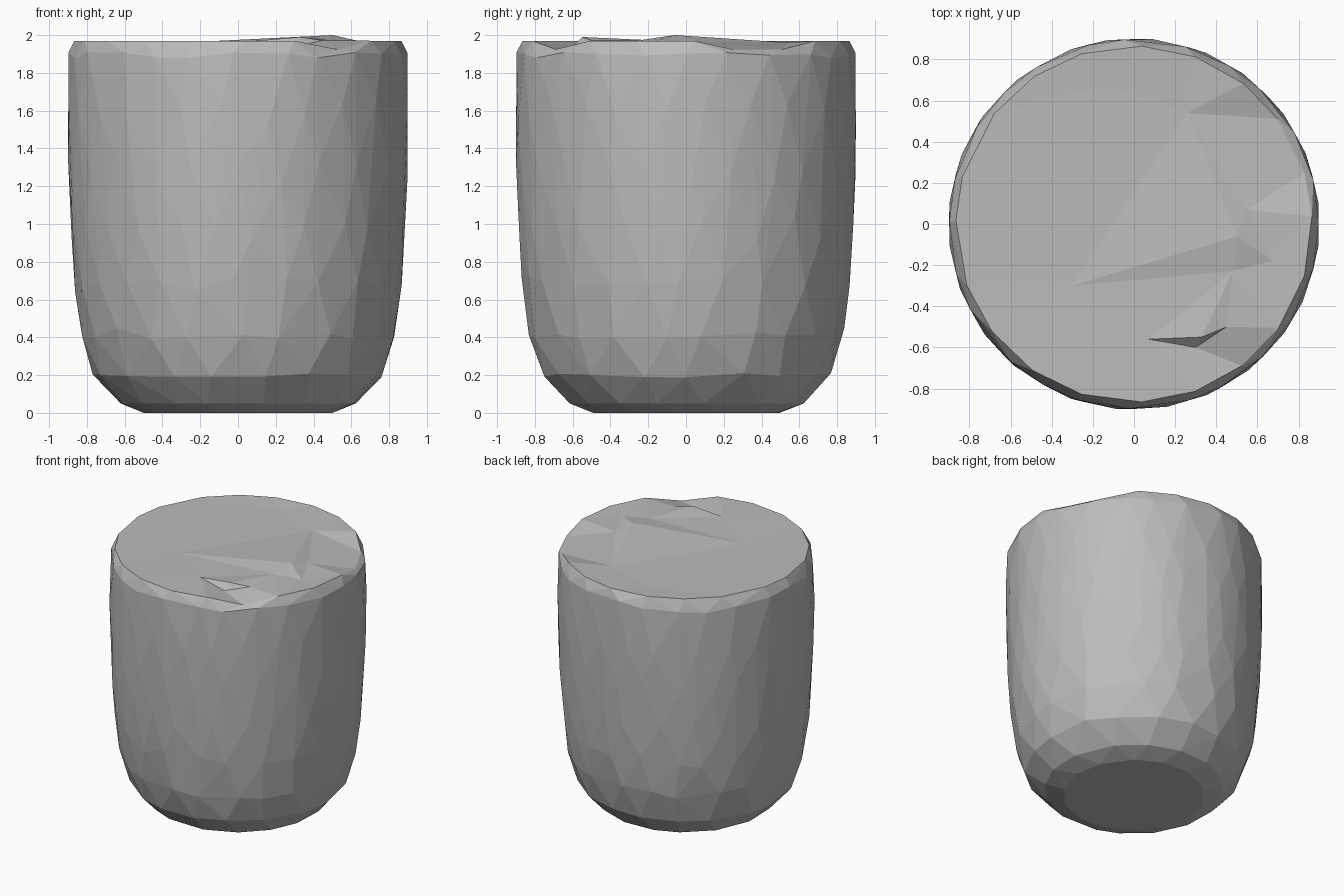
import bpy, bmesh, math, random
from mathutils import Vector
from mathutils.geometry import delaunay_2d_cdt

cube = bpy.data.objects.get("Cube")
if cube:
    bpy.data.objects.remove(cube, do_unlink=True)
random.seed(4)

TOP = 1.97
# (radius, height) outline of the rounded body, with the sides per ring
OUTLINE = [(0.50, 0.0), (0.63, 0.05), (0.77, 0.20), (0.835, 0.42), (0.868, 0.68),
           (0.888, 0.98), (0.899, 1.28), (0.904, 1.58), (0.898, 1.88)]
SIDES = [14, 16, 18, 22, 24, 24, 24, 24, 24]


def outline_radius(z):
    for (r0, z0), (r1, z1) in zip(OUTLINE, OUTLINE[1:]):
        if z <= z1:
            return r0 + (r1 - r0) * (z - z0) / (z1 - z0)
    return OUTLINE[-1][0]


def polar(r, a, z):
    return Vector((r * math.cos(a), r * math.sin(a), z))


bm = bmesh.new()

# Faceted body: hull over slightly irregular, staggered rings
for i, ((r, z), n) in enumerate(zip(OUTLINE, SIDES)):
    for k in range(n):
        a = (k + 0.5 * (i % 2) + random.uniform(-0.2, 0.2)) * math.tau / n
        zz = z
        if 1 < i < len(OUTLINE) - 1:
            zz += random.uniform(-0.07, 0.07) * min(1, z)
        elif i == len(OUTLINE) - 1:
            zz += random.uniform(-0.01, 0.03)
        bm.verts.new(polar(outline_radius(zz), a, zz))

# Bevelled rim
rim = []
for k in range(20):
    a = (k + random.uniform(-0.15, 0.15)) * math.tau / 20
    rim.append(bm.verts.new(polar(0.866, a, TOP)))
bmesh.ops.convex_hull(bm, input=bm.verts[:])
rim_set = set(rim)
lid = [f for f in bm.faces if all(v in rim_set for v in f.verts)]
bmesh.ops.delete(bm, geom=lid, context='FACES_ONLY')

# Worn, lowered stretches of the rim
for v in rim:
    a = math.degrees(math.atan2(v.co.y, v.co.x))
    if 12 < a < 48 or -68 < a < -40:
        v.co.z = 1.925

# Uneven top surface: shallow hollow, a raised ridge and a sharp chip
INNER = [(-0.15, 0.67, 1.96), (0.26, 0.54, 1.96), (-0.3, -0.3, 1.96),
         (0.55, 0.07, 1.965), (0.50, -0.06, 2.0), (0.48, -0.23, 1.975),
         (0.67, -0.18, 1.962), (0.45, -0.50, 1.972), (0.33, -0.55, 1.99),
         (0.07, -0.56, 1.968), (0.30, -0.60, 1.94)]
inner = [bm.verts.new(p) for p in INNER]
top_verts = rim + inner
n = len(rim)
edges = [(k, (k + 1) % n) for k in range(n)]
edges += [(n + a, n + b) for a, b in ((3, 4), (4, 5), (9, 8), (8, 7), (9, 10), (10, 7))]
result = delaunay_2d_cdt([v.co.xy for v in top_verts], edges, [list(range(n))], 1, 1e-5)
for tri in result[2]:
    corners = [top_verts[result[3][i][0]] for i in tri]
    bm.faces.new(corners)

bmesh.ops.delete(bm, geom=[v for v in bm.verts if not v.link_faces], context='VERTS')
bmesh.ops.recalc_face_normals(bm, faces=bm.faces[:])

mesh = bpy.data.meshes.new("rounded_body")
bm.to_mesh(mesh)
bm.free()
body = bpy.data.objects.new("rounded_body", mesh)
bpy.context.collection.objects.link(body)

# Plain grey stone colour
mat = bpy.data.materials.new("plain_grey")
mat.use_nodes = True
grey = (0.5, 0.5, 0.5, 1.0)
mat.diffuse_color = grey
mat.node_tree.nodes["Principled BSDF"].inputs["Base Color"].default_value = grey
mesh.materials.append(mat)
